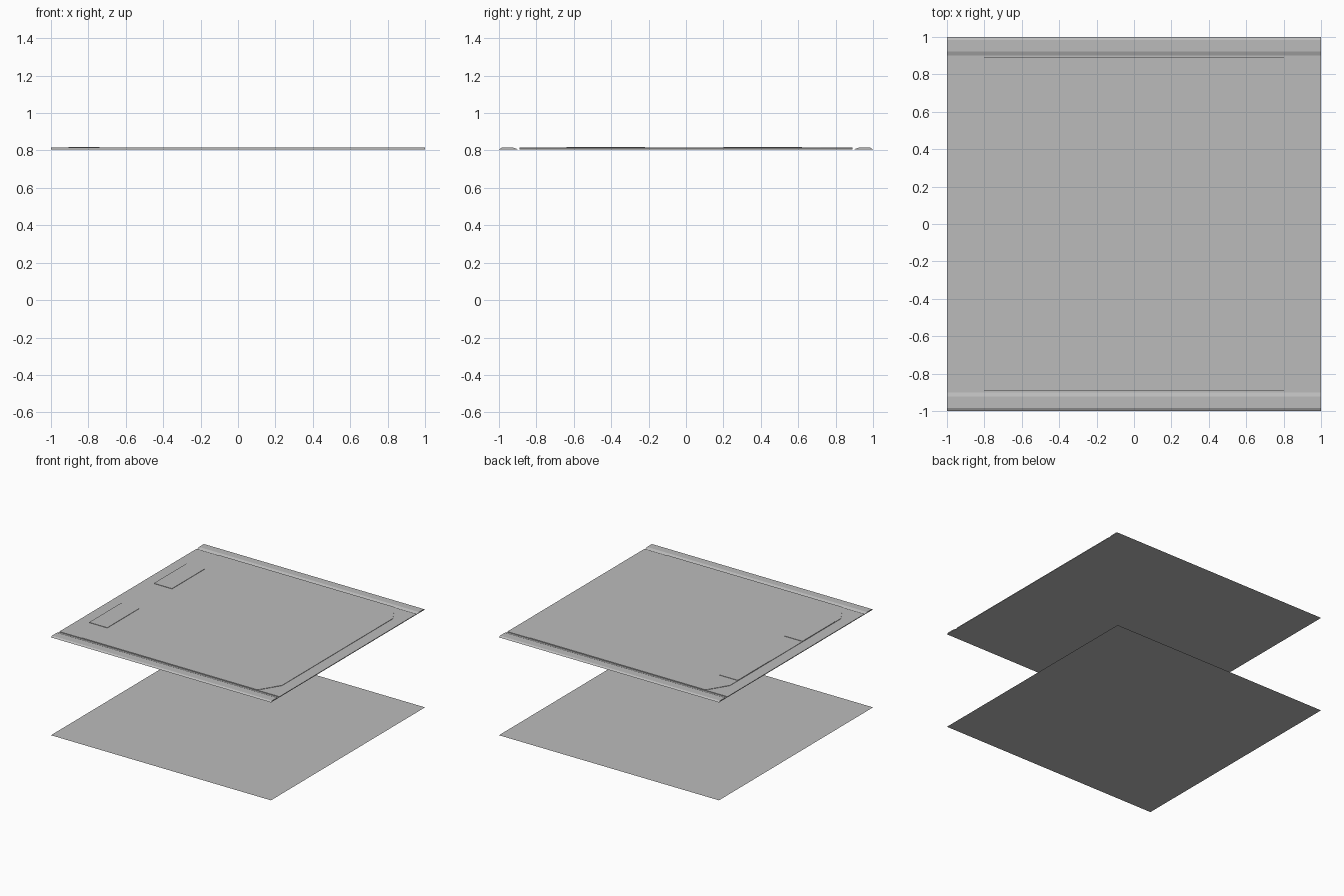
import bpy
import bmesh

cube = bpy.data.objects.get("Cube")
if cube:
    bpy.data.objects.remove(cube, do_unlink=True)

GREY = (0.5, 0.5, 0.5, 1)
grey = bpy.data.materials.new("plain grey")
grey.use_nodes = True
grey.diffuse_color = GREY
grey.node_tree.nodes["Principled BSDF"].inputs["Base Color"].default_value = GREY


def extruded(name, points, offset):
    """A face through the points, pushed along offset if one is given."""
    bm = bmesh.new()
    face = bm.faces.new([bm.verts.new(p) for p in points])
    if offset:
        top = bmesh.ops.extrude_face_region(bm, geom=[face], use_keep_orig=True)
        verts = [g for g in top["geom"] if isinstance(g, bmesh.types.BMVert)]
        bmesh.ops.translate(bm, verts=verts, vec=offset)
    bmesh.ops.recalc_face_normals(bm, faces=bm.faces)
    mesh = bpy.data.meshes.new(name)
    bm.to_mesh(mesh)
    bm.free()
    mesh.materials.append(grey)
    obj = bpy.data.objects.new(name, mesh)
    bpy.context.collection.objects.link(obj)
    return obj


def plate(name, outline, low, high=None):
    offset = (0, 0, high - low) if high else None
    return extruded(name, [(x, y, low) for x, y in outline], offset)


def rectangle(x0, x1, y0, y1):
    return [(x0, y0), (x1, y0), (x1, y1), (x0, y1)]


BASE, RIM, PANEL, PAD = 0.806, 0.812, 0.815, 0.818

# Lower sheet with a slightly smaller sheet under it
lower = plate("lower_sheet", rectangle(-1, 1, -1, 1), 0.002)
plate("lower_backing", rectangle(-0.87, 0.87, -0.82, 0.82), 0)

# Upper sheet, its rim and the raised panel with cut corners
plate("upper_sheet", rectangle(-1, 1, -1, 1), BASE)
plate("upper_rim", rectangle(-1, 1, -0.89, 0.89), BASE + 0.0005, RIM)
quarter = [(0.905, 0.72), (0.8, 0.89)]
octagon = (quarter + [(-x, y) for x, y in reversed(quarter)]
           + [(-x, -y) for x, y in quarter]
           + [(x, -y) for x, y in reversed(quarter)])
plate("raised_panel", octagon, RIM - 0.002, PANEL)

# Two low pads along one edge
for name, y0, y1 in (("back_pad", 0.2, 0.62), ("front_pad", -0.64, -0.22)):
    plate(name, rectangle(-0.905, -0.74, y0, y1), PANEL - 0.002, PAD)

# Sloped border strips beyond the two grooves
profile = [(0.9, BASE + 0.0005), (0.922, PANEL), (0.985, PANEL), (1, BASE + 0.0005)]
for name, side in (("back_strip", 1), ("front_strip", -1)):
    extruded(name, [(-1, side * y, z) for y, z in profile], (2, 0, 0))
